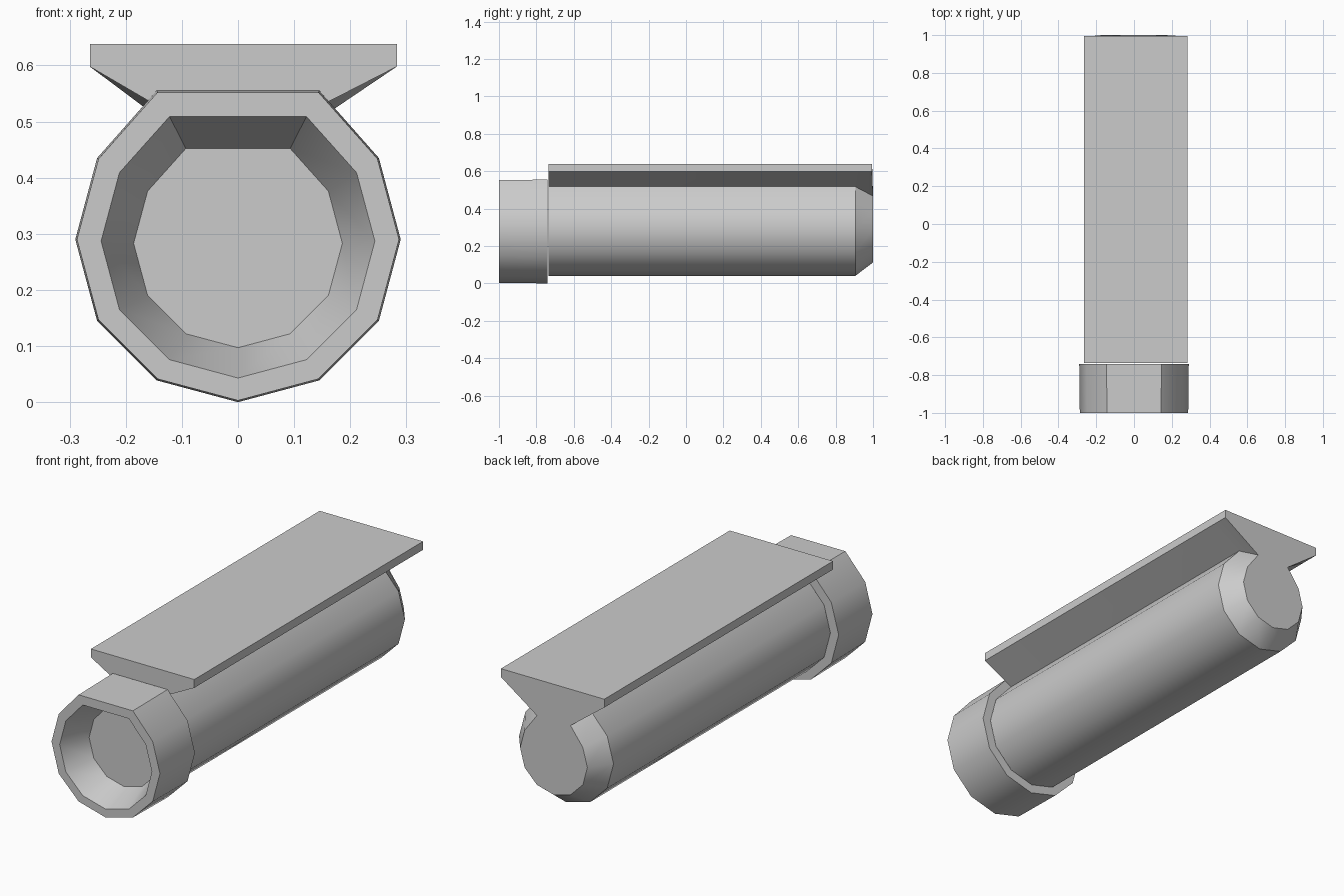
import bpy, bmesh, math

if "Cube" in bpy.data.objects:
    bpy.data.objects.remove(bpy.data.objects["Cube"])


def section(y, radius, zc, z_top):
    """Twelve-sided outline with the top corner cut off flat, starting at the
    top right corner and running clockwise to the top left corner."""
    pts = []
    for k in range(1, 12):
        a = math.radians(30 * k)
        pts.append((radius * math.sin(a), y, zc + radius * math.cos(a)))
    s = radius * 0.5
    pts[0] = (s, y, z_top)
    pts[-1] = (-s, y, z_top)
    # the corner steps to each side of the flat top
    return pts


def outline(y, r, zc, z_top):
    """Eleven corners: bottom point, five per side, flat top."""
    right = [(r * math.sin(math.radians(a)), y, zc - r * math.cos(math.radians(a)))
             for a in (30, 60, 90, 120)] + [(r * 0.5, y, z_top)]
    left = [(-x, yy, z) for x, yy, z in reversed(right)]
    return [(0, y, zc - r)] + right + left


def loft(name, rings):
    """Skin consecutive outlines and cap both ends."""
    bm = bmesh.new()
    loops = [[bm.verts.new(p) for p in ring] for ring in rings]
    for a, b in zip(loops, loops[1:]):
        n = len(a)
        for i in range(n):
            j = (i + 1) % n
            bm.faces.new((a[i], a[j], b[j], b[i]))
    bm.faces.new(loops[0])
    bm.faces.new(loops[-1])
    bmesh.ops.recalc_face_normals(bm, faces=bm.faces)
    mesh = bpy.data.meshes.new(name)
    bm.to_mesh(mesh)
    bm.free()
    obj = bpy.data.objects.new(name, mesh)
    bpy.context.collection.objects.link(obj)
    bpy.ops.object.select_all(action='DESELECT')
    obj.select_set(True)
    bpy.context.view_layer.objects.active = obj
    bpy.ops.object.shade_smooth_by_angle(angle=math.radians(33))
    return obj


def body_section(y, r, z_top, rail_y):
    """Barrel outline with the flared rail growing out of its flat top."""
    pts = outline(y, r, 0.29, z_top)
    rail = [(0.283, rail_y, 0.598), (0.283, rail_y, 0.638),
            (-0.264, rail_y, 0.638), (-0.264, rail_y, 0.598)]
    return pts[:6] + rail + pts[6:]


# front collar: back face, outer wall, rim, tapered recess and its floor
loft("front_collar", [
    outline(-0.74, 0.29, 0.29, 0.555),
    outline(-1.0, 0.287, 0.29, 0.552),
    outline(-1.0, 0.244, 0.287, 0.509),
    outline(-0.86, 0.186, 0.283, 0.452),
])

# barrel with chamfered rear end and flat mounting rail on top
loft("barrel_with_rail", [
    body_section(-0.735, 0.25, 0.517, -0.735),
    body_section(0.905, 0.25, 0.517, 0.905),
    body_section(1.0, 0.178, 0.467, 0.995),
])
